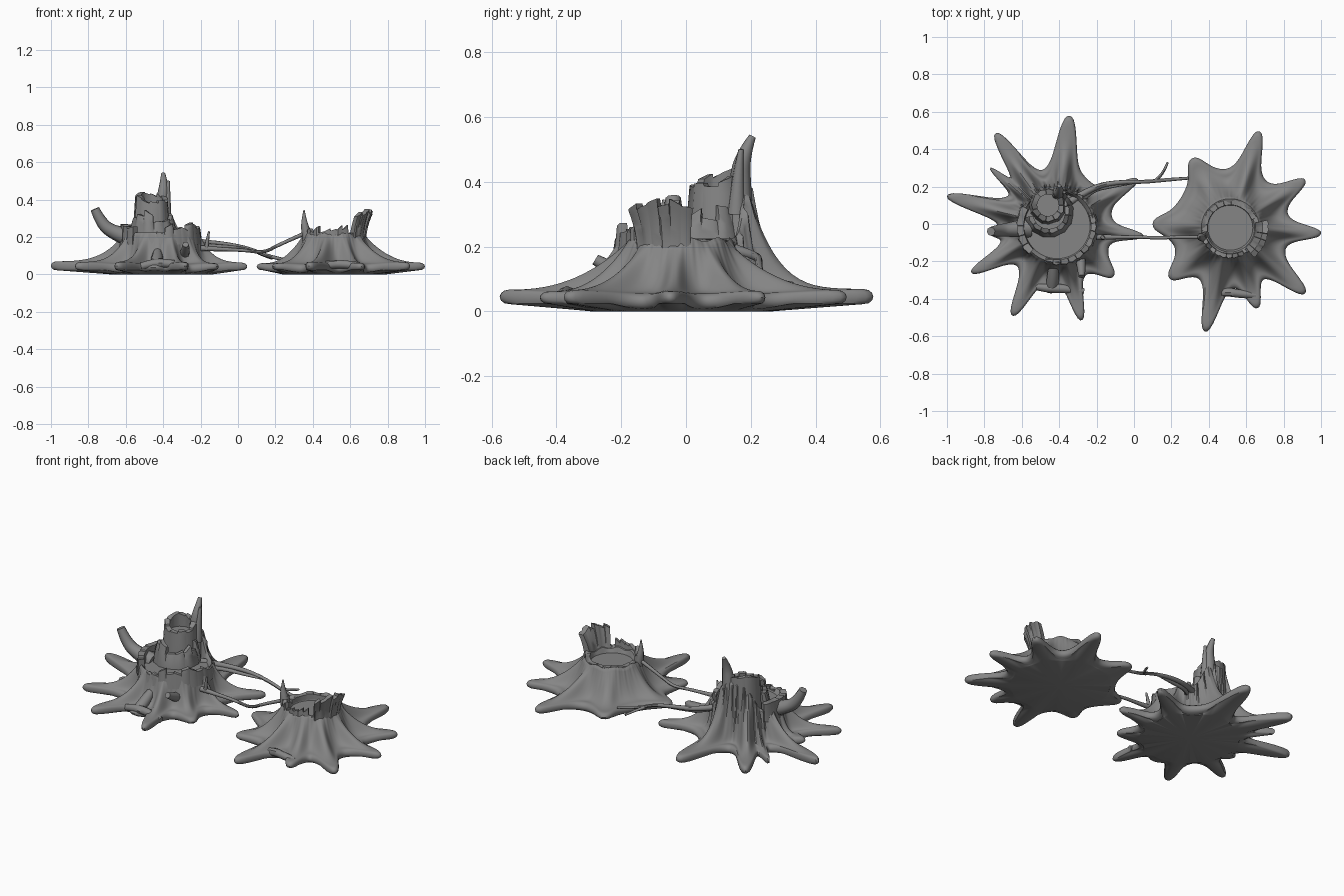
import bpy, bmesh, math, random
from mathutils import Vector, noise

if "Cube" in bpy.data.objects:
    bpy.data.objects.remove(bpy.data.objects["Cube"])

random.seed(4)
TAU = 2 * math.pi
bark = bpy.data.materials.new("dark_bark")
bark.diffuse_color = (0.235, 0.235, 0.235, 1)
bark.use_nodes = True
bark.node_tree.nodes["Principled BSDF"].inputs["Base Color"].default_value = bark.diffuse_color


def shade(ob, angle):
    bpy.ops.object.select_all(action='DESELECT')
    ob.select_set(True)
    bpy.context.view_layer.objects.active = ob
    if ob.type == 'CURVE':
        bpy.ops.object.convert(target='MESH')
        ob = bpy.context.view_layer.objects.active
    bpy.ops.object.shade_smooth_by_angle(angle=math.radians(angle))
    ob.data.materials.clear()
    ob.data.materials.append(bark)
    return ob


def finish(name, bm, angle=35):
    bmesh.ops.recalc_face_normals(bm, faces=bm.faces)
    me = bpy.data.meshes.new(name)
    bm.to_mesh(me)
    bm.free()
    ob = bpy.data.objects.new(name, me)
    bpy.context.collection.objects.link(ob)
    return shade(ob, angle)


def adiff(a, b):
    return abs((a - b + math.pi) % TAU - math.pi)


def stump(name, c, tips, valley, rim, inner, floor, height, power, groove, segs=288):
    """Polar skin: cut top, flared side stretched out to the root tips, flat underside."""
    cx, cy = c
    roots = [(math.atan2(y - cy, x - cx), math.hypot(x - cx, y - cy), w) for x, y, w in tips]
    bm = bmesh.new()
    cols = []
    for i in range(segs):
        a = TAU * i / segs
        lobe = sum(((R - valley) / (1 + (adiff(a, t) / w) ** 2.5)) ** 3 for t, R, w in roots) ** (1 / 3)
        R = valley + lobe
        H = height(a)
        p = power + 5 * max(0, H - 0.23)
        edge = 0.055 + 0.045 * lobe
        low = 0.022 * min(1, lobe / 0.1)
        wob = noise.noise(Vector((math.cos(a) * 3 + cx * 9, math.sin(a) * 3, 1)))
        g = groove(a)
        pts = [(inner * 0.5, floor), (inner, floor), (inner + 0.01, H - 0.01), (rim - 0.01, H)]
        for k in range(19):
            s = (k / 18) ** 1.4
            gr = g * (1 - s) ** 2 * (0.6 * math.sin(37 * a + 2 * s) + 0.4 * math.sin(61 * a))
            r = rim + (R - 0.03 - rim) * s + gr
            z = edge + (H - 0.012 - edge) * (1 - s) ** p + 0.012 * wob * math.sin(math.pi * s)
            pts.append((r, z))
        mid, half = (edge + low) / 2, (edge - low) / 2
        for d in (60, 30, 0, -30, -60):  # rounded root edge
            e = math.radians(d)
            pts.append((R - 0.03 + 0.03 * math.cos(e), mid + half * math.sin(e)))
        flat = min(R * 0.93, 0.29)
        for k in range(6):
            t = k / 5
            pts.append(((R - 0.035) * (1 - t) + flat * t * 0.95, low * (1 - t)))
        cols.append([bm.verts.new((cx + r * math.cos(a), cy + r * math.sin(a), max(z, 0))) for r, z in pts])
    top = bm.verts.new((cx, cy, floor))
    bot = bm.verts.new((cx, cy, 0))
    for i in range(segs):
        A, B = cols[i], cols[(i + 1) % segs]
        for k in range(len(A) - 1):
            bm.faces.new((A[k], A[k + 1], B[k + 1], B[k]))
        bm.faces.new((top, A[0], B[0]))
        bm.faces.new((A[-1], bot, B[-1]))
    return finish(name, bm, 40)


def shell(name, c, a0, a1, n, rin, rout, z0, top, flare=0.0, jag=0.02, rows=5):
    """Broken bark wall: curved strip with a torn, uneven top; closed if it goes full circle."""
    full = a1 - a0 >= 359
    bm = bmesh.new()
    cols = []
    for i in range(n):
        h = random.uniform(-jag, jag)
        slope = random.uniform(-jag, jag) * 0.7
        width = random.uniform(0.2, 0.8)
        for f in (0.03, width, 0.97):
            d = a0 + (a1 - a0) * (i + f) / n
            a = math.radians(d)
            H = top(d) + h + slope * (f - 0.5) * 2 - z0
            dr = 0.003 if f == width else -0.002
            prof = [(rin, k / rows) for k in range(rows + 1)]
            prof += [(rout + dr - 0.01 * k / rows, k / rows) for k in range(rows, -1, -1)]
            cols.append([bm.verts.new((c[0] + (r + flare * t * t) * math.cos(a),
                                       c[1] + (r + flare * t * t) * math.sin(a),
                                       z0 + H * t)) for r, t in prof])
    m, q = len(cols), len(cols[0])
    for i in range(m if full else m - 1):
        A, B = cols[i], cols[(i + 1) % m]
        for k in range(q):
            bm.faces.new((A[k], A[(k + 1) % q], B[(k + 1) % q], B[k]))
    if not full:
        bm.faces.new(cols[0])
        bm.faces.new(cols[-1])
    return finish(name, bm, 50)


def tube(name, pts, radii):
    """Branch or twig: tapered tube along a smooth path."""
    cu = bpy.data.curves.new(name, 'CURVE')
    cu.dimensions = '3D'
    cu.bevel_depth = 1.0
    cu.bevel_resolution = 2
    cu.use_fill_caps = True
    sp = cu.splines.new('NURBS')
    sp.points.add(len(pts) - 1)
    for p, co, r in zip(sp.points, pts, radii):
        p.co = (*co, 1)
        p.radius = r
    sp.order_u = 3
    sp.use_endpoint_u = True
    sp.resolution_u = 6
    ob = bpy.data.objects.new(name, cu)
    bpy.context.collection.objects.link(ob)
    return shade(ob, 45)


def bump(a, centre, width):
    return math.exp(-(adiff(a, math.radians(centre)) / math.radians(width)) ** 4)


# left stump: tall at the back, grooved bark
LC = (-0.41, -0.01)
left_tips = [(-0.345, 0.578, .13), (-0.74, 0.485, .11), (-0.77, 0.30, .06), (-1.0, 0.15, .1),
             (-0.77, -0.05, .1), (-0.87, -0.26, .1), (-0.65, -0.49, .11), (-0.45, -0.37, .2),
             (-0.28, -0.515, .1), (-0.11, -0.28, .14), (0.05, -0.065, .09), (0.02, 0.24, .1)]
stump("left_stump", LC, left_tips, 0.285, 0.205, 0.175, 0.20,
      lambda a: 0.225 + 0.17 * bump(a, 103, 34), 3.3,
      lambda a: 0.002 + 0.009 * bump(a, 105, 75))

# right stump: low hollow cup
RC = (0.515, -0.02)
right_tips = [(0.67, 0.495, .12), (0.915, 0.235, .12), (1.0, -0.05, .11), (0.915, -0.37, .12),
              (0.66, -0.45, .12), (0.38, -0.575, .11), (0.19, -0.29, .15), (0.10, 0.0, .17),
              (0.31, 0.35, .17)]
stump("right_stump", RC, right_tips, 0.30, 0.165, 0.12, 0.185,
      lambda a: 0.222 + 0.006 * math.sin(9 * a), 2.3, lambda a: 0.0015)

# left stump bark walls and hollow tower tiers
shell("left_rim_front", LC, -110, 30, 11, 0.18, 0.216, 0.16,
      lambda d: 0.232 + 0.025 * math.cos(math.radians((d + 50) * 2)), 0, 0.018)
shell("left_rim_side", LC, 150, 225, 5, 0.175, 0.22, 0.16, lambda d: 0.255, 0.005, 0.016)
TC = (-0.46, 0.10)
shell("tower_lower_tier", (-0.455, 0.06), -170, 75, 9, 0.10, 0.132, 0.19,
      lambda d: 0.32 - 0.025 * math.cos(math.radians(d + 50)), -0.014, 0.025)
shell("tower_upper_tier", TC, 0, 360, 11, 0.062, 0.10, 0.19,
      lambda d: 0.41 + 0.024 * math.cos(math.radians(d - 120)), -0.004, 0.008)

# tower hollow floor
bm = bmesh.new()
bmesh.ops.create_cone(bm, cap_ends=True, segments=32, radius1=0.07, radius2=0.07, depth=0.16)
bmesh.ops.translate(bm, verts=bm.verts, vec=(*TC, 0.28))
finish("tower_floor", bm)

# tall splinter standing on the tower's back edge
tube("tower_spike", [(-0.41, 0.165, 0.2), (-0.405, 0.165, 0.4), (-0.395, 0.175, 0.48), (-0.4, 0.205, 0.54)],
     [0.05, 0.034, 0.024, 0.011])
tube("tower_spike_side", [(-0.385, 0.155, 0.3), (-0.378, 0.16, 0.43), (-0.372, 0.17, 0.50)], [0.03, 0.016, 0.008])

# left stump broken branch and small stubs
tube("left_branch", [(-0.56, -0.02, 0.19), (-0.66, -0.03, 0.22), (-0.73, -0.035, 0.27), (-0.765, -0.04, 0.35)],
     [0.055, 0.038, 0.032, 0.024])
tube("left_front_stub", [(-0.29, -0.16, 0.10), (-0.28, -0.23, 0.13), (-0.28, -0.28, 0.16)], [0.03, 0.024, 0.017])
tube("left_root_arch", [(-0.54, -0.33, 0.035), (-0.47, -0.345, 0.06), (-0.36, -0.345, 0.06), (-0.27, -0.36, 0.04)],
     [0.018, 0.024, 0.024, 0.018])
tube("left_front_flap", [(-0.43, -0.20, 0.14), (-0.43, -0.27, 0.085), (-0.44, -0.35, 0.045)], [0.015, 0.04, 0.03])

# right stump rim, horn and splinters
shell("right_rim_back", RC, 20, 190, 10, 0.122, 0.158, 0.16, lambda d: 0.221, 0.0, 0.004)
shell("right_rim_front", RC, 190, 310, 10, 0.135, 0.166, 0.16, lambda d: 0.232, 0.005, 0.02)
shell("right_horn", RC, -52, 12, 6, 0.128, 0.168, 0.15,
      lambda d: 0.338 - 0.035 * ((d + 19) / 33) ** 2, 0.045, 0.01, 8)
tube("right_spike", [(0.375, -0.07, 0.17), (0.36, -0.07, 0.24), (0.353, -0.07, 0.29), (0.353, -0.07, 0.345)],
     [0.028, 0.024, 0.014, 0.003])
tube("right_root_bridge", [(0.43, -0.37, 0.04), (0.49, -0.36, 0.055), (0.57, -0.375, 0.055), (0.65, -0.38, 0.045)],
     [0.022, 0.024, 0.022, 0.02])

# twigs bridging the two stumps
tube("front_twig", [(-0.2, -0.07, 0.14), (-0.1, -0.07, 0.135), (0.03, -0.07, 0.13), (0.14, -0.075, 0.115),
                    (0.22, -0.07, 0.16), (0.37, -0.07, 0.225)], [0.016, 0.011, 0.009, 0.009, 0.009, 0.011])
tube("front_twig_upright", [(-0.17, -0.07, 0.13), (-0.165, -0.075, 0.18), (-0.155, -0.08, 0.23)], [0.013, 0.01, 0.005])
tube("back_twig", [(-0.34, 0.12, 0.2), (-0.22, 0.2, 0.175), (-0.08, 0.225, 0.165), (0.06, 0.225, 0.14),
                   (0.16, 0.235, 0.095), (0.29, 0.245, 0.07)], [0.02, 0.015, 0.012, 0.01, 0.01, 0.008])
tube("back_twig_lower", [(-0.3, 0.1, 0.18), (-0.24, 0.18, 0.16), (-0.1, 0.205, 0.15), (0.02, 0.225, 0.145)],
     [0.015, 0.012, 0.01, 0.006])
tube("back_twig_fork", [(0.11, 0.23, 0.115), (0.155, 0.26, 0.095), (0.18, 0.33, 0.085)], [0.009, 0.008, 0.006])
